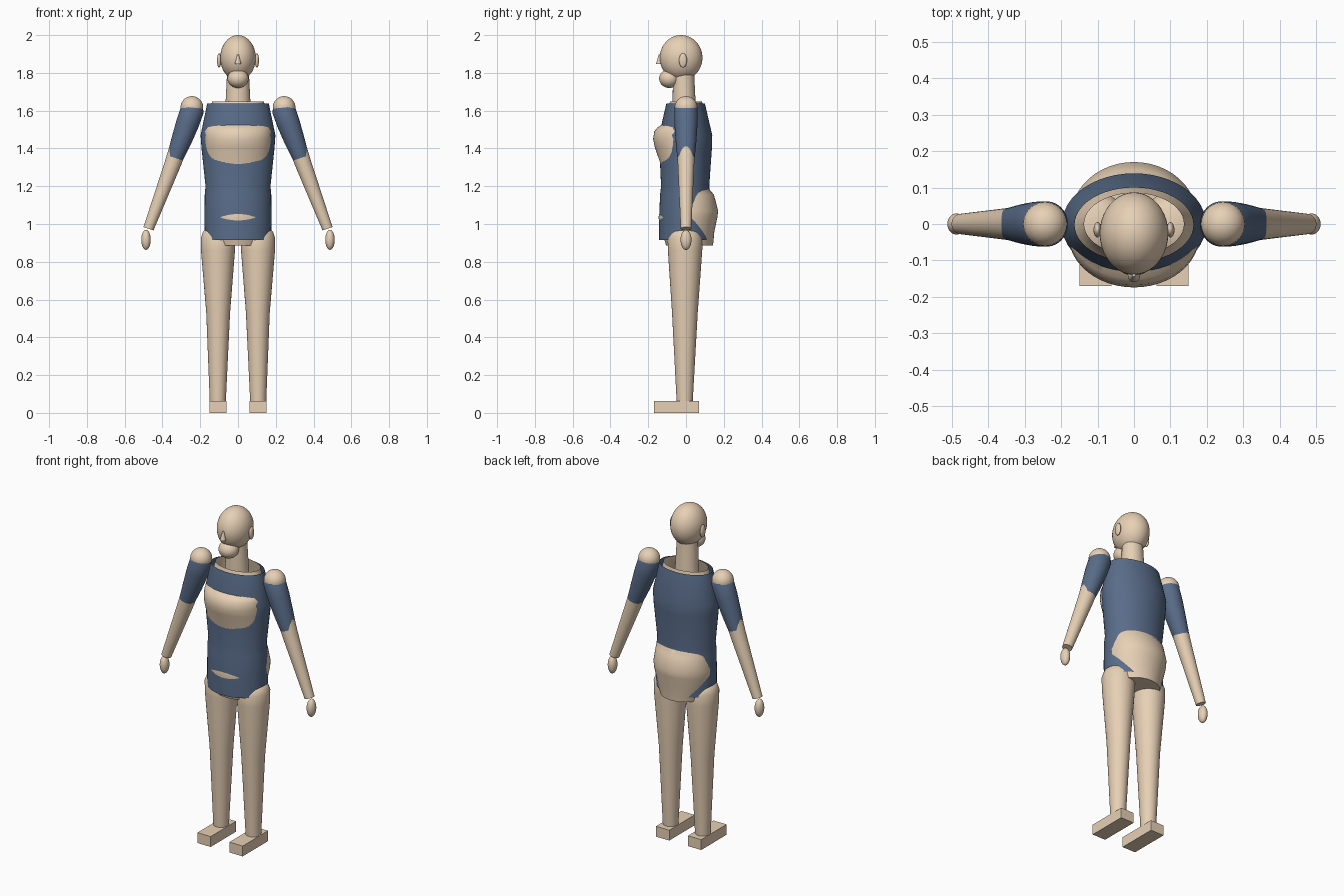
import bpy, bmesh, math
from mathutils import Matrix

if "Cube" in bpy.data.objects:
    bpy.data.objects.remove(bpy.data.objects["Cube"])


def material(name, rgb):
    m = bpy.data.materials.new(name)
    m.diffuse_color = (*rgb, 1)
    m.use_nodes = True
    m.node_tree.nodes["Principled BSDF"].inputs["Base Color"].default_value = m.diffuse_color
    return m


SKIN = material("skin", (0.80, 0.63, 0.46))
CLOTH = material("cloth", (0.10, 0.15, 0.25))


def finish(bm, name, mat, angle=40):
    bmesh.ops.recalc_face_normals(bm, faces=bm.faces)
    me = bpy.data.meshes.new(name)
    bm.to_mesh(me)
    bm.free()
    me.materials.append(mat)
    ob = bpy.data.objects.new(name, me)
    bpy.context.collection.objects.link(ob)
    bpy.ops.object.select_all(action='DESELECT')
    ob.select_set(True)
    bpy.context.view_layer.objects.active = ob
    bpy.ops.object.shade_smooth_by_angle(angle=math.radians(angle))
    return ob


def loft(name, rings, mat, side=1, tilt=0.0, cap_first=False, cap_last=False, n=48):
    """Skin elliptical rings (x, y, z, rx, ry), optionally tilted about y."""
    bm = bmesh.new()
    loops = []
    for x, y, z, rx, ry in rings:
        loop = []
        for i in range(n):
            a = 2 * math.pi * i / n
            c = rx * math.cos(a)
            loop.append(bm.verts.new((side * (x + c * math.cos(tilt)),
                                      y + ry * math.sin(a),
                                      z + c * math.sin(tilt))))
        loops.append(loop)
    for a, b in zip(loops, loops[1:]):
        for i in range(n):
            j = (i + 1) % n
            bm.faces.new((a[i], a[j], b[j], b[i]))
    if cap_first:
        bm.faces.new(loops[0])
    if cap_last:
        bm.faces.new(loops[-1])
    return finish(bm, name, mat)


def ellipsoid(name, loc, radii, mat=SKIN):
    bm = bmesh.new()
    bmesh.ops.create_uvsphere(bm, u_segments=40, v_segments=24, radius=1,
                              matrix=Matrix.Translation(loc) @ Matrix.Diagonal((*radii, 1)))
    return finish(bm, name, mat)


def span(z, rx, front, back):
    """Torso ring from its front and back y limits."""
    return (0, (front + back) / 2, z, rx, (back - front) / 2)


# Head: skull, jaw, nose, neck
ellipsoid("head", (0, -0.026, 1.88), (0.094, 0.113, 0.12))
ellipsoid("jaw", (0, -0.088, 1.77), (0.056, 0.054, 0.05))
bm = bmesh.new()
bmesh.ops.create_cone(bm, cap_ends=True, segments=24, radius1=0.017, radius2=0.004, depth=0.05,
                      matrix=Matrix.Translation((0, -0.14, 1.872)))
for v in bm.verts:
    if v.co.z < 1.87:
        v.co.y -= 0.002
finish(bm, "nose", SKIN)
loft("neck", [(0, -0.008, 1.56, 0.07, 0.064), (0, -0.01, 1.64, 0.066, 0.061),
              (0, -0.013, 1.8, 0.058, 0.056)], SKIN, cap_first=True, cap_last=True)

# Torso: body with chest and seat pushing through the shirt
loft("body", [span(1.648, 0.137, -0.085, 0.085), span(1.53, 0.165, -0.12, 0.11),
              span(1.512, 0.175, -0.15, 0.113), span(1.49, 0.18, -0.168, 0.115),
              span(1.45, 0.18, -0.174, 0.115), span(1.41, 0.178, -0.166, 0.113),
              span(1.33, 0.172, -0.139, 0.11), span(1.2, 0.16, -0.12, 0.11),
              span(1.155, 0.164, -0.122, 0.148), span(1.07, 0.174, -0.137, 0.17),
              span(1.035, 0.174, -0.146, 0.166), span(0.96, 0.158, -0.128, 0.15),
              span(0.885, 0.132, -0.105, 0.143)], SKIN, cap_last=True)
loft("shirt", [span(1.638, 0.163, -0.104, 0.1), span(1.47, 0.198, -0.143, 0.139),
               span(1.4, 0.193, -0.141, 0.137), span(1.2, 0.172, -0.132, 0.123),
               span(1.16, 0.176, -0.137, 0.126), span(1.04, 0.177, -0.142, 0.133),
               span(0.915, 0.176, -0.143, 0.135)], CLOTH)

# Paired parts
for s, tag in ((1, "left"), (-1, "right")):
    ellipsoid(f"{tag}_ear", (s * 0.1, -0.016, 1.866), (0.011, 0.021, 0.038))
    ellipsoid(f"{tag}_shoulder", (s * 0.244, 0, 1.617), (0.06, 0.06, 0.06))
    loft(f"{tag}_arm", [(0.247, 0, 1.61, 0.055, 0.055), (0.343, 0, 1.325, 0.044, 0.044),
                        (0.474, 0, 0.975, 0.028, 0.028)], SKIN, s, 0.33, True, True)
    loft(f"{tag}_sleeve", [(0.234, 0, 1.635, 0.05, 0.052), (0.24, 0, 1.61, 0.062, 0.062),
                           (0.268, 0, 1.53, 0.061, 0.061), (0.3, 0, 1.44, 0.054, 0.055),
                           (0.334, 0, 1.35, 0.044, 0.046)], CLOTH, s, 0.33)
    ellipsoid(f"{tag}_hand", (s * 0.487, 0, 0.916), (0.025, 0.029, 0.053))
    # Tapered leg with a rounded hip
    loft(f"{tag}_leg", [(0.108, -0.005, 0.98, 0.05, 0.05), (0.107, -0.005, 0.96, 0.078, 0.078),
                        (0.106, -0.005, 0.925, 0.091, 0.092), (0.106, -0.005, 0.86, 0.09, 0.091),
                        (0.105, -0.006, 0.53, 0.063, 0.068), (0.107, -0.007, 0.05, 0.042, 0.042)],
         SKIN, s, cap_first=True, cap_last=True)
    # Block foot
    bm = bmesh.new()
    bmesh.ops.create_cube(bm, size=1, matrix=Matrix.Translation((s * 0.106, -0.05, 0.031))
                          @ Matrix.Diagonal((0.088, 0.24, 0.062, 1)))
    finish(bm, f"{tag}_foot", SKIN)
